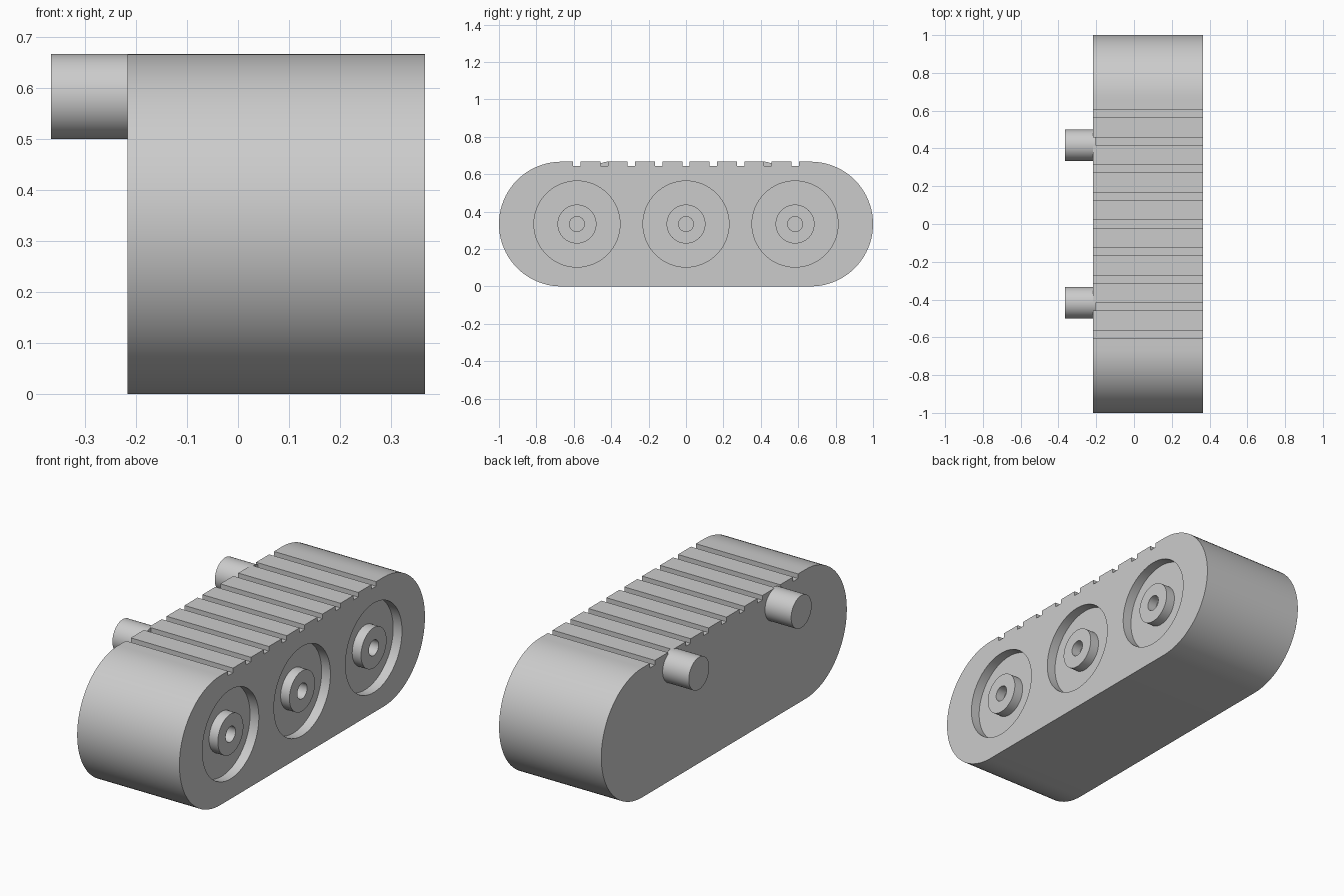
import bpy
import bmesh
from math import pi, sin, cos
from mathutils import Matrix

cube = bpy.data.objects.get("Cube")
if cube:
    bpy.data.objects.remove(cube, do_unlink=True)

RIGHT, LEFT = -0.217, 0.366        # outer faces of the body
R = 1 / 3                          # end radius and axle height
WHEEL_Y = (-0.583, 0, 0.583)
RECESS = 0.05

grey = bpy.data.materials.new("plain_grey")
grey.use_nodes = True
grey.diffuse_color = (0.6, 0.6, 0.6, 1)
grey.node_tree.nodes["Principled BSDF"].inputs["Base Color"].default_value = (0.6, 0.6, 0.6, 1)


def add_object(name, bm):
    bmesh.ops.recalc_face_normals(bm, faces=bm.faces)
    mesh = bpy.data.meshes.new(name)
    bm.to_mesh(mesh)
    bm.free()
    mesh.materials.append(grey)
    obj = bpy.data.objects.new(name, mesh)
    bpy.context.collection.objects.link(obj)
    return obj


def x_cylinder(name, radius, x0, x1, y, z, sides=64):
    bm = bmesh.new()
    place = Matrix.Translation(((x0 + x1) / 2, y, z)) @ Matrix.Rotation(pi / 2, 4, "Y")
    bmesh.ops.create_cone(bm, cap_ends=True, segments=sides, radius1=radius,
                          radius2=radius, depth=x1 - x0, matrix=place)
    return add_object(name, bm)


def cut(target, cutter):
    mod = target.modifiers.new("cut", "BOOLEAN")
    mod.operation = "DIFFERENCE"
    mod.solver = "EXACT"
    mod.object = cutter
    bpy.context.view_layer.objects.active = target
    bpy.ops.object.modifier_apply(modifier=mod.name)
    bpy.data.objects.remove(cutter, do_unlink=True)


def smooth(obj):
    bpy.ops.object.select_all(action="DESELECT")
    obj.select_set(True)
    bpy.context.view_layer.objects.active = obj
    bpy.ops.object.shade_smooth_by_angle(angle=pi / 6)


# Side outline: front end upward, grooved top, back end downward
def round_end(side, steps=40):
    angles = [pi * i / steps for i in range(steps + 1)]
    return [(side * (2 * R + R * sin(a)), R + side * R * cos(a)) for a in angles]


outline = round_end(-1)
for i in range(-4, 5):
    y = i * 0.1458
    outline += [(y - 0.02, 2 * R), (y - 0.02, 0.643),
                (y + 0.02, 0.643), (y + 0.02, 2 * R)]
outline += round_end(1)

# Body, extruded across its width
bm = bmesh.new()
face = bm.faces.new([bm.verts.new((RIGHT, y, z)) for y, z in outline])
sweep = bmesh.ops.extrude_face_region(bm, geom=[face], use_keep_orig=True)
bmesh.ops.translate(bm, vec=(LEFT - RIGHT, 0, 0),
                    verts=[v for v in sweep["geom"] if isinstance(v, bmesh.types.BMVert)])
body = add_object("tread_body", bm)

# Wheel recesses, each with a drilled hub flush with the body
for i, y in enumerate(WHEEL_Y):
    floor = LEFT - RECESS
    cut(body, x_cylinder("recess_cutter", 0.23, floor, LEFT + 0.1, y, R))
    hub = x_cylinder(f"wheel_hub_{i + 1}", 0.104, floor, LEFT, y, R)
    cut(hub, x_cylinder("hole_cutter", 0.04, floor - 0.1, LEFT + 0.1, y, R, 32))
    smooth(hub)
smooth(body)

# Mounting pegs on the plain side
for name, y in (("front_peg", -0.417), ("back_peg", 0.417)):
    smooth(x_cylinder(name, 1 / 12, -LEFT, RIGHT + 0.012, y, 2 * R - 1 / 12))
